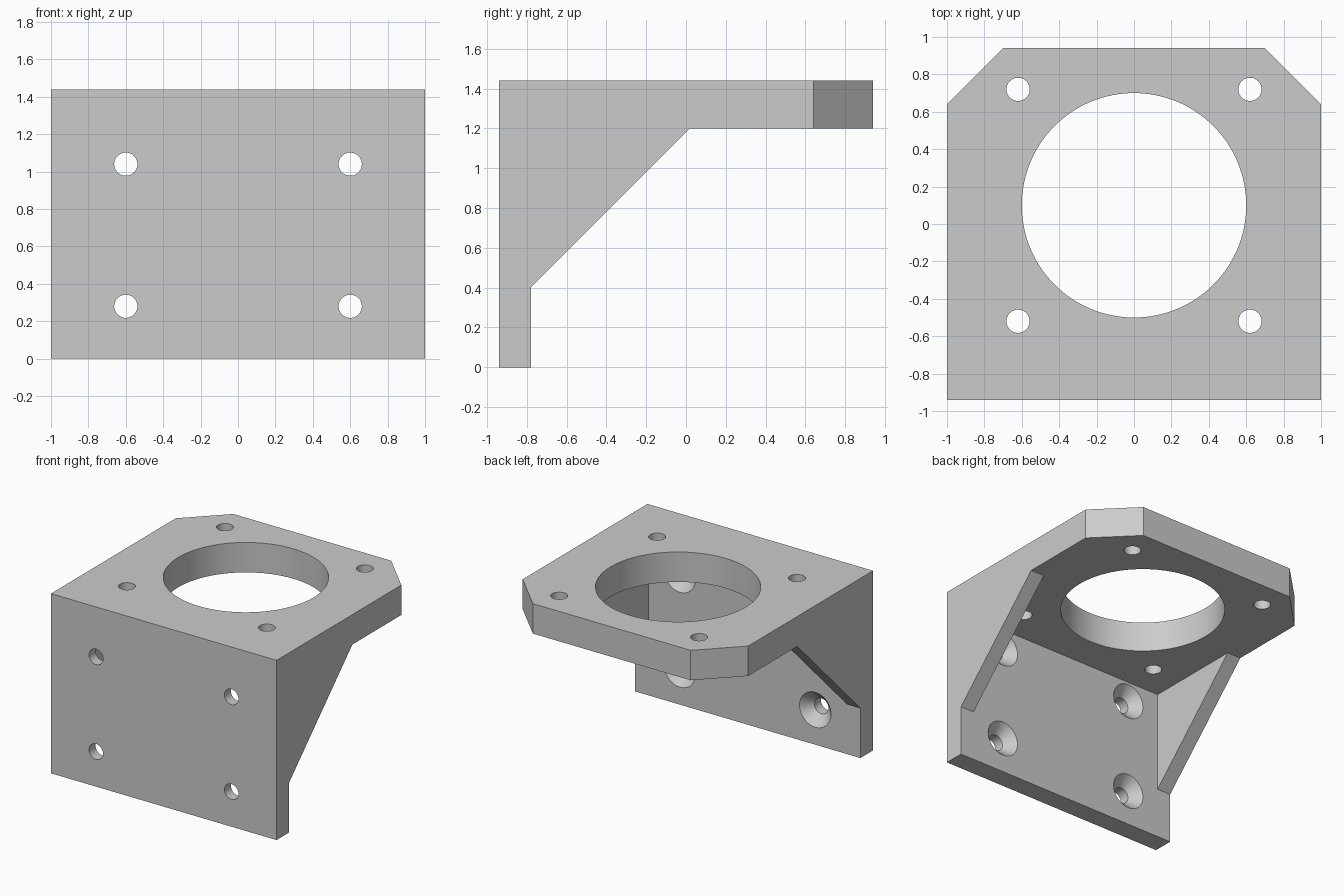
import bpy
import bmesh
from math import radians
from mathutils import Matrix, Vector

cube = bpy.data.objects.get("Cube")
if cube:
    bpy.data.objects.remove(cube, do_unlink=True)

# Main dimensions
HALF_W, FRONT, BACK, TOP = 1.0, -0.94, 0.94, 1.44
WALL_BACK, PLATE_BOTTOM, GUSSET = -0.78, 1.20, 0.12
CHAMFER, HOLE_R, SINK_R = 0.30, 0.062, 0.14
OVER = 0.2

grey = bpy.data.materials.new("plain grey")
grey.use_nodes = True
colour = (0.6, 0.6, 0.6, 1)
grey.diffuse_color = colour
grey.node_tree.nodes["Principled BSDF"].inputs["Base Color"].default_value = colour


def make_object(name, bm):
    bmesh.ops.recalc_face_normals(bm, faces=bm.faces)
    mesh = bpy.data.meshes.new(name)
    bm.to_mesh(mesh)
    bm.free()
    mesh.materials.append(grey)
    obj = bpy.data.objects.new(name, mesh)
    bpy.context.collection.objects.link(obj)
    return obj


def prism(name, points, offset):
    """Extrude a flat outline along an offset vector."""
    bm = bmesh.new()
    face = bm.faces.new([bm.verts.new(p) for p in points])
    moved = bmesh.ops.extrude_face_region(bm, geom=[face])["geom"]
    verts = [g for g in moved if isinstance(g, bmesh.types.BMVert)]
    bmesh.ops.translate(bm, verts=verts, vec=Vector(offset))
    return make_object(name, bm)


def cone(name, centre, r1, r2, depth, along_y=False, segments=48):
    """Round cutter along z, or along y with r2 at the back end."""
    turn = Matrix.Rotation(radians(-90 if along_y else 0), 4, "X")
    bm = bmesh.new()
    bmesh.ops.create_cone(bm, cap_ends=True, segments=segments, radius1=r1,
                          radius2=r2, depth=depth,
                          matrix=Matrix.Translation(centre) @ turn)
    return make_object(name, bm)


def boolean(target, tool, operation="DIFFERENCE"):
    mod = target.modifiers.new("cut", "BOOLEAN")
    mod.object, mod.operation, mod.solver = tool, operation, "EXACT"
    bpy.context.view_layer.objects.active = target
    bpy.ops.object.modifier_apply(modifier=mod.name)
    bpy.data.objects.remove(tool, do_unlink=True)


# Side profile: wall, sloping gusset and top plate
side = [(FRONT, 0), (WALL_BACK, 0), (WALL_BACK, 0.40), (0.02, PLATE_BOTTOM),
        (BACK, PLATE_BOTTOM), (BACK, TOP), (FRONT, TOP)]
bracket = prism("mounting_bracket", [(-HALF_W, y, z) for y, z in side],
                (2 * HALF_W, 0, 0))

# Hollow between the two side gussets
inner = HALF_W - GUSSET
hollow = [(-inner, WALL_BACK, -OVER), (inner, WALL_BACK, -OVER),
          (inner, BACK + OVER, -OVER), (-inner, BACK + OVER, -OVER)]
boolean(bracket, prism("hollow_cutter", hollow, (0, 0, PLATE_BOTTOM + OVER)))

# Chamfered back corners of the top plate
for s in (-1, 1):
    corner = [(s * (HALF_W - CHAMFER - OVER), BACK + OVER, 1),
              (s * (HALF_W + OVER), BACK - CHAMFER - OVER, 1),
              (s * (HALF_W + OVER), BACK + OVER, 1)]
    boolean(bracket, prism("corner_cutter", corner, (0, 0, 1)))

# Large round opening in the top plate
HOLE_Y = 0.10
boolean(bracket, cone("opening_cutter", (0, HOLE_Y, TOP), 0.6, 0.6, 1, segments=128))

for sx in (-1, 1):
    for s in (-1, 1):
        # Screw holes around the opening
        boolean(bracket, cone("plate_hole_cutter", (sx * 0.62, HOLE_Y + s * 0.62, TOP),
                              HOLE_R, HOLE_R, 1))
        # Wall screw holes, countersunk from behind
        x, z = sx * 0.60, 0.66 + s * 0.38
        boolean(bracket, cone("wall_hole_cutter", (x, FRONT, z),
                              HOLE_R, HOLE_R, 0.6, True))
        boolean(bracket, cone("countersink_cutter", (x, WALL_BACK - 0.045, z),
                              SINK_R - 0.10, SINK_R + 0.01, 0.11, True))

# Smooth bores, sharp plate edges
bpy.ops.object.select_all(action="DESELECT")
bracket.select_set(True)
bpy.context.view_layer.objects.active = bracket
bpy.ops.object.shade_smooth_by_angle(angle=radians(30))
